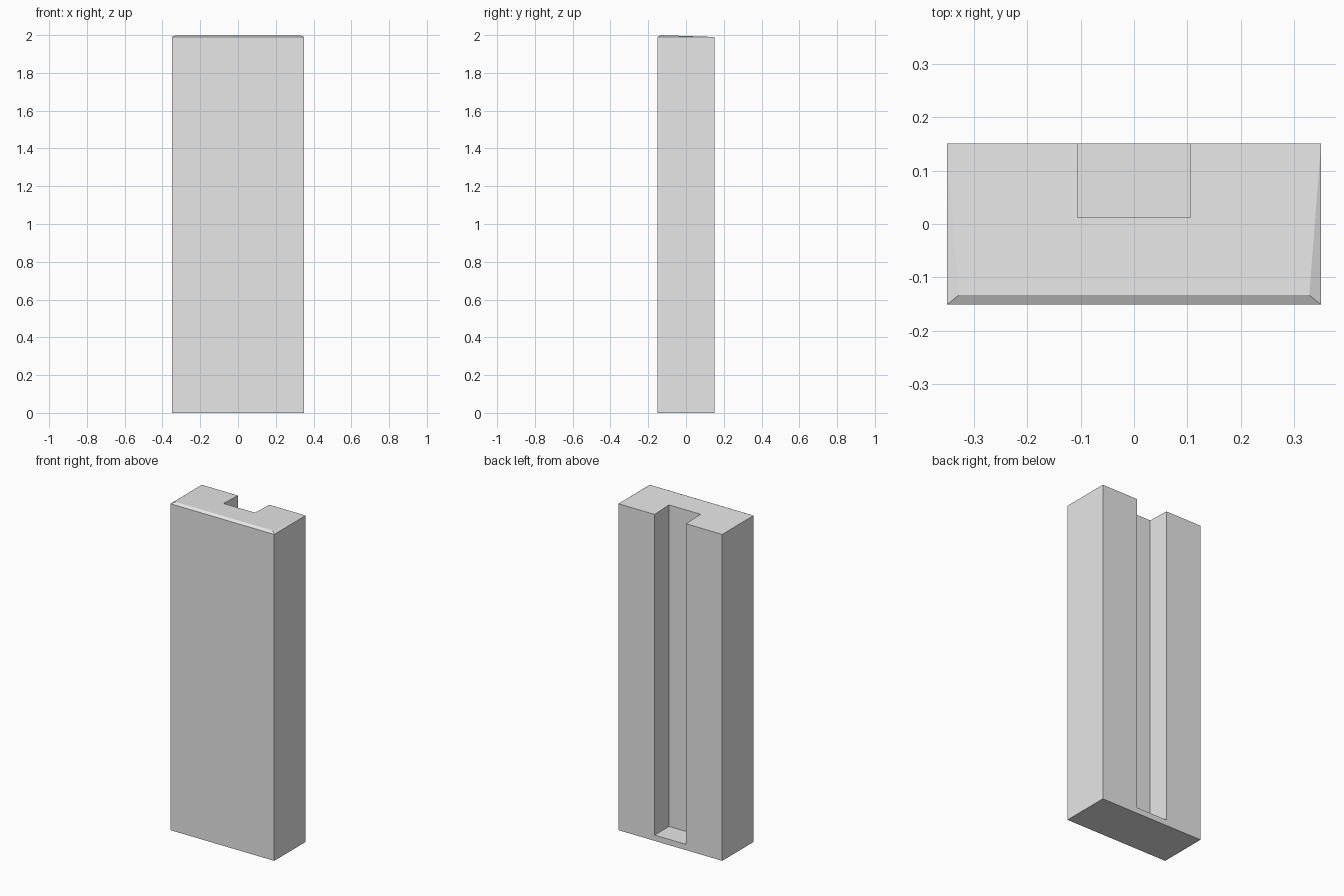
import bpy
import bmesh

default_cube = bpy.data.objects.get("Cube")
if default_cube:
    bpy.data.objects.remove(default_cube, do_unlink=True)

HALF_W, HALF_D = 0.35, 0.151
SHOULDER, TOP = 1.99, 2.0
SLOT_W, SLOT_FRONT, SLOT_FLOOR = 0.106, 0.012, 0.035

grey = bpy.data.materials.new("plain grey")
grey.use_nodes = True
colour = (0.8, 0.8, 0.8, 1)
grey.diffuse_color = colour
grey.node_tree.nodes["Principled BSDF"].inputs["Base Color"].default_value = colour


def hull_object(name, points):
    """Convex solid around the given points, with flat faces merged."""
    bm = bmesh.new()
    for p in points:
        bm.verts.new(p)
    bmesh.ops.convex_hull(bm, input=bm.verts[:])
    bmesh.ops.dissolve_limit(bm, angle_limit=0.005, verts=bm.verts[:], edges=bm.edges[:])
    bmesh.ops.recalc_face_normals(bm, faces=bm.faces[:])
    mesh = bpy.data.meshes.new(name)
    bm.to_mesh(mesh)
    bm.free()
    mesh.materials.append(grey)
    obj = bpy.data.objects.new(name, mesh)
    bpy.context.collection.objects.link(obj)
    return obj


# Upright block with a low raised ridge along its front top edge
points = []
for side in (-1, 1):
    x = side * HALF_W
    points += [(x, y, z) for y in (-HALF_D, HALF_D) for z in (0, SHOULDER)]
    points += [(x, SLOT_FRONT, SHOULDER), (side * 0.328, -0.133, TOP)]
block = hull_object("slotted_block", points)

# Slot down the back, open at the top and closed by a thin floor
cutter = hull_object("slot_cutter", [
    (x, y, z) for x in (-SLOT_W, SLOT_W)
    for y in (SLOT_FRONT, HALF_D + 0.1) for z in (SLOT_FLOOR, TOP + 0.1)])
cutter.hide_render = True
cutter.hide_viewport = True

slot = block.modifiers.new("back slot", "BOOLEAN")
slot.operation = "DIFFERENCE"
slot.solver = "EXACT"
slot.object = cutter
